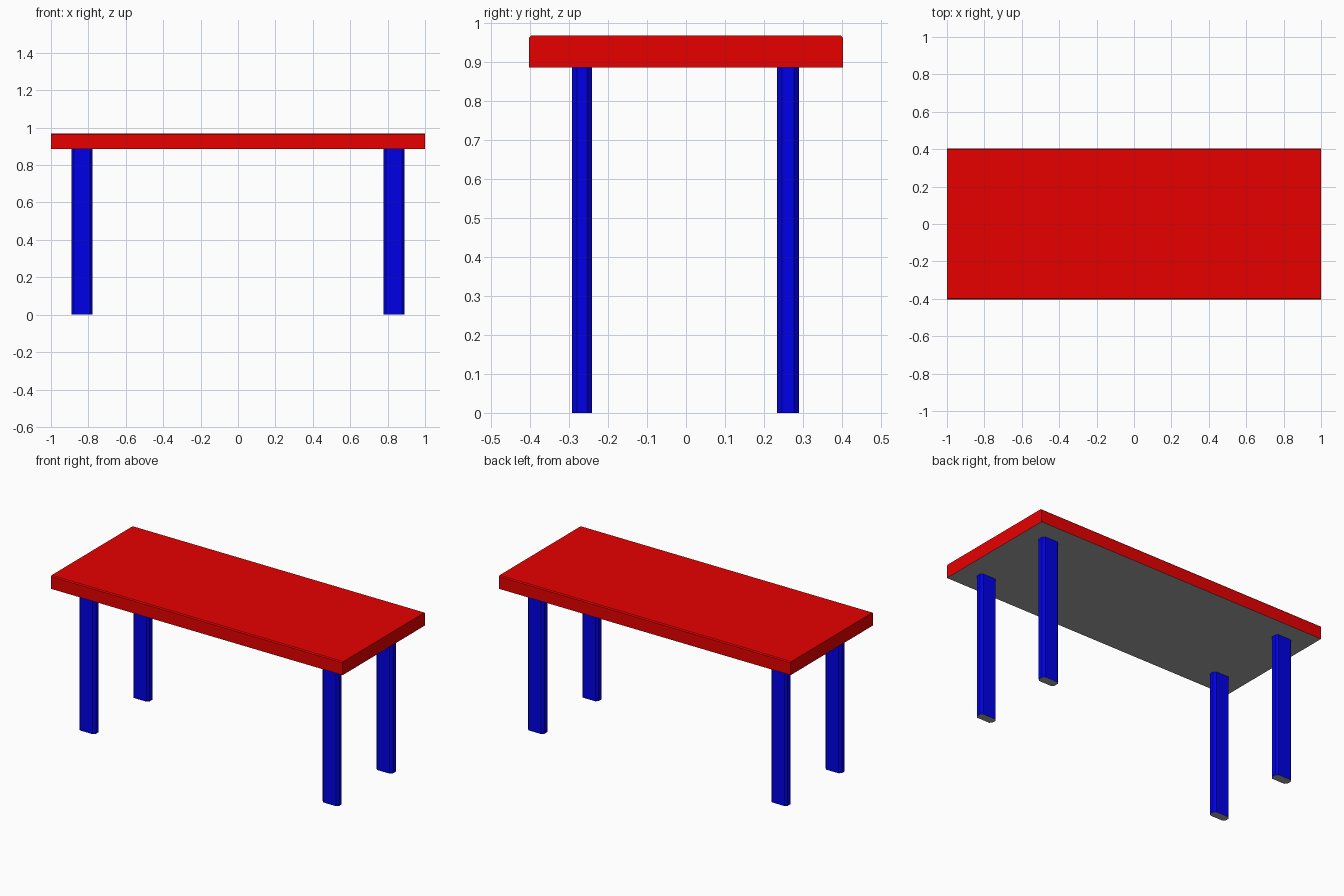
import bpy, bmesh

# Remove the default cube
if "Cube" in bpy.data.objects:
    bpy.data.objects.remove(bpy.data.objects["Cube"], do_unlink=True)


def make_material(name, color):
    mat = bpy.data.materials.new(name)
    mat.use_nodes = True
    mat.diffuse_color = color
    mat.node_tree.nodes["Principled BSDF"].inputs["Base Color"].default_value = color
    return mat


RED = make_material("red", (0.8, 0, 0, 1))
BLUE = make_material("blue", (0, 0, 0.8, 1))
GREY = make_material("underside grey", (0.38, 0.38, 0.38, 1))


def bevelled_box(name, low, high, material, pick_edge, width):
    """Box with chosen edges chamfered and a grey underside."""
    bm = bmesh.new()
    bmesh.ops.create_cube(bm, size=1)
    for v in bm.verts:
        v.co = [lo + (c + 0.5) * (hi - lo) for c, lo, hi in zip(v.co, low, high)]
    edges = [e for e in bm.edges if pick_edge(e)]
    bmesh.ops.bevel(bm, geom=edges, offset=width, segments=1, affect='EDGES')
    bm.normal_update()
    for f in bm.faces:
        f.material_index = 1 if f.normal.z < -0.9 else 0
    mesh = bpy.data.meshes.new(name)
    bm.to_mesh(mesh)
    bm.free()
    mesh.materials.append(material)
    mesh.materials.append(GREY)
    obj = bpy.data.objects.new(name, mesh)
    bpy.context.collection.objects.link(obj)


TOP_BASE, TOP = 0.887, 0.969


def is_long_upper_edge(edge):
    a, b = (v.co for v in edge.verts)
    return abs(a.x - b.x) > 1 and min(a.z, b.z) > TOP - 0.01


def is_upright_edge(edge):
    a, b = (v.co for v in edge.verts)
    return abs(a.z - b.z) > 0.5


# Tabletop, softened along its two long upper edges
bevelled_box("tabletop", (-1, -0.403, TOP_BASE), (1, 0.403, TOP),
             RED, is_long_upper_edge, 0.006)

# Four flat legs with chamfered corners
for side, x in (("right", -0.835), ("left", 0.833)):
    for end, y0, y1 in (("front", -0.293, -0.241), ("back", 0.234, 0.29)):
        bevelled_box(f"{end}_{side}_leg", (x - 0.056, y0, 0), (x + 0.056, y1, TOP_BASE),
                     BLUE, is_upright_edge, 0.013)
